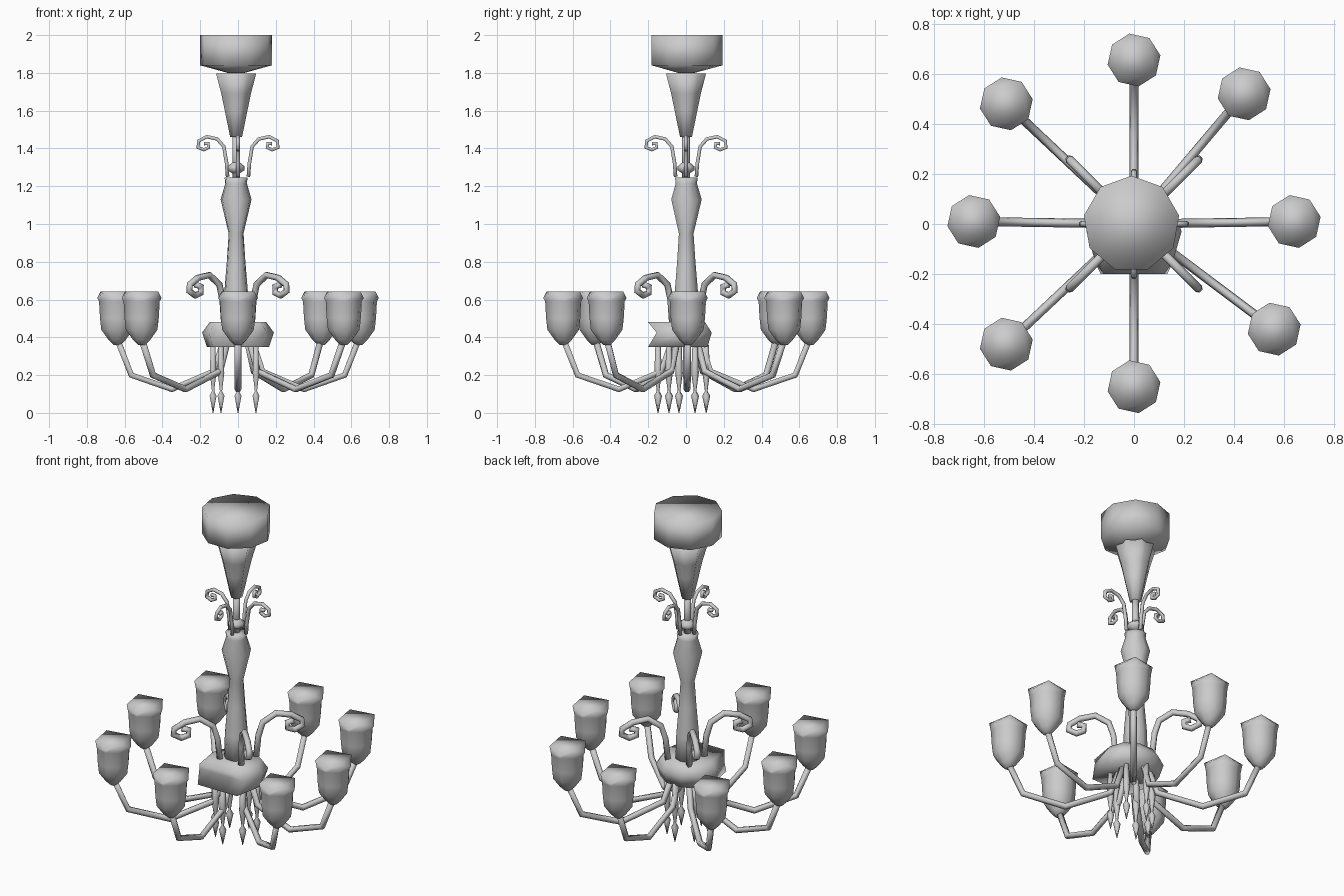
import bpy, bmesh, math
from mathutils import Vector

cube = bpy.data.objects.get("Cube")
if cube:
    bpy.data.objects.remove(cube)

metal = bpy.data.materials.new("light grey")
metal.use_nodes = True
GREY = (0.6, 0.6, 0.6, 1)
metal.diffuse_color = GREY
metal.node_tree.nodes["Principled BSDF"].inputs["Base Color"].default_value = GREY


def finish(name, bm, location=(0, 0, 0), turn=0.0):
    bmesh.ops.recalc_face_normals(bm, faces=bm.faces)
    for f in bm.faces:
        f.smooth = True
    mesh = bpy.data.meshes.new(name)
    bm.to_mesh(mesh)
    bm.free()
    mesh.materials.append(metal)
    ob = bpy.data.objects.new(name, mesh)
    ob.location = location
    ob.rotation_euler.z = turn
    bpy.context.collection.objects.link(ob)
    return ob


def skin(bm, rings):
    """Join rings of vertices with quads and close both ends."""
    n = len(rings[0])
    for a, b in zip(rings, rings[1:]):
        for i in range(n):
            j = (i + 1) % n
            bm.faces.new((a[i], a[j], b[j], b[i]))
    bm.faces.new(rings[0])
    bm.faces.new(rings[-1])


def lathe(name, profile, sides, location=(0, 0, 0), start=90, reshape=None):
    """Turn a profile of (radius, height); reshape may move each vertex."""
    bm = bmesh.new()
    rings = []
    for k, (r, z) in enumerate(profile):
        ring = []
        for i in range(sides):
            a = math.radians(start) + math.tau * i / sides
            p = Vector((r * math.cos(a), r * math.sin(a), z))
            ring.append(bm.verts.new(reshape(p, k, i) if reshape else p))
        rings.append(ring)
    skin(bm, rings)
    return finish(name, bm, location)


def tube(name, path, radius, angle, sides=6):
    """Sweep a polygon along a path of (reach, height), turned to an angle."""
    bm = bmesh.new()
    pts = [Vector((r, 0, z)) for r, z in path]
    side = Vector((0, 1, 0))
    rings = []
    for k, p in enumerate(pts):
        before = (p - pts[k - 1]).normalized() if k else Vector()
        after = (pts[k + 1] - p).normalized() if k < len(pts) - 1 else Vector()
        across = (before + after).normalized().cross(side)
        rings.append([bm.verts.new(p + radius * (
            side * math.cos(math.tau * i / sides) + across * math.sin(math.tau * i / sides)))
            for i in range(sides)])
    skin(bm, rings)
    return finish(name, bm, turn=angle)


# Ceiling canopy
AXIS = (-0.01, 0, 0)
lathe("ceiling_canopy", [(0.045, 1.8), (0.193, 1.84), (0.193, 2.0)], 9, AXIS)


# Fluted cone beneath the canopy
def flute(p, k, i):
    return Vector((p.x, p.y, p.z)) if i % 2 else Vector((p.x * 0.8, p.y * 0.8, p.z))


lathe("fluted_cone", [(0.034, 1.46), (0.065, 1.6), (0.085, 1.69), (0.115, 1.797)], 16, AXIS,
      reshape=flute)

# Rod, ball and turned column
lathe("hanging_rod", [(0.02, 1.24), (0.02, 1.48)], 8, AXIS)
lathe("ball", [(0.015, 1.265), (0.045, 1.285), (0.045, 1.305), (0.015, 1.33)], 8, AXIS)
lathe("column", [(0.07, 0.45), (0.065, 0.62), (0.05, 0.8), (0.04, 0.95), (0.083, 1.13),
                 (0.058, 1.215), (0.062, 1.245)], 9, AXIS)


# Hub, pinched at its front
def pinch(p, k, i):
    p.y = p.y * 0.92 - 0.03
    if p.y < -0.11:
        p.y = -0.155 if k == 1 else -0.2
    return p


lathe("hub", [(0.165, 0.35), (0.19, 0.425), (0.15, 0.48)], 10, reshape=pinch, start=72)

# Scrolls: four small ones above, four large ones on the hub diagonals
SMALL = [(0.055, 1.25), (0.06, 1.32), (0.075, 1.41), (0.11, 1.45), (0.165, 1.462),
         (0.208, 1.44), (0.212, 1.405), (0.18, 1.393), (0.155, 1.405), (0.158, 1.427), (0.18, 1.425)]
LARGE = [(0.1, 0.45), (0.115, 0.6), (0.14, 0.68), (0.215, 0.73), (0.3, 0.715),
         (0.36, 0.68), (0.365, 0.645), (0.32, 0.622), (0.28, 0.635), (0.278, 0.668), (0.315, 0.678)]
for q in range(4):
    tube("upper_scroll", SMALL, 0.011, q * math.pi / 2)
    tube("lower_scroll", LARGE, 0.018, (q + 0.5) * math.pi / 2)


# Curved arms, each carrying a tulip cup with a zigzag rim
def zigzag(p, k, i):
    if k == 5:
        p.z += 0.035 * (i % 2)
    return p


ARM = [(0.08, 0.37), (0.13, 0.22), (0.35, 0.125), (0.565, 0.2), (0.635, 0.38)]
CUP = [(0.02, 0.36), (0.045, 0.385), (0.085, 0.44), (0.092, 0.5), (0.097, 0.59), (0.107, 0.608)]
SPOTS = [(0, 0.655), (0.44, 0.52), (0.64, 0.01), (0.56, -0.42),
         (0, -0.65), (-0.51, -0.48), (-0.64, 0.01), (-0.51, 0.48)]
for x, y in SPOTS:
    reach = math.hypot(x, y) / 0.64
    tube("arm", [(r * reach if r > 0.2 else r, z) for r, z in ARM], 0.018, math.atan2(y, x))
    lathe("tulip_cup", CUP, 8, (x, y, 0), start=100, reshape=zigzag)

# Hanging drops with pointed tips
DROP = [(0.002, 0.0), (0.021, 0.09), (0.007, 0.115), (0.01, 0.14), (0.02, 0.21), (0.014, 0.36)]
for x, y in [(0, -0.148), (0, 0.107), (0.095, -0.09), (0.095, 0.048),
             (-0.09, -0.09), (-0.132, -0.037), (-0.09, 0.048)]:
    lathe("hanging_drop", DROP, 6, (x, y, 0))
